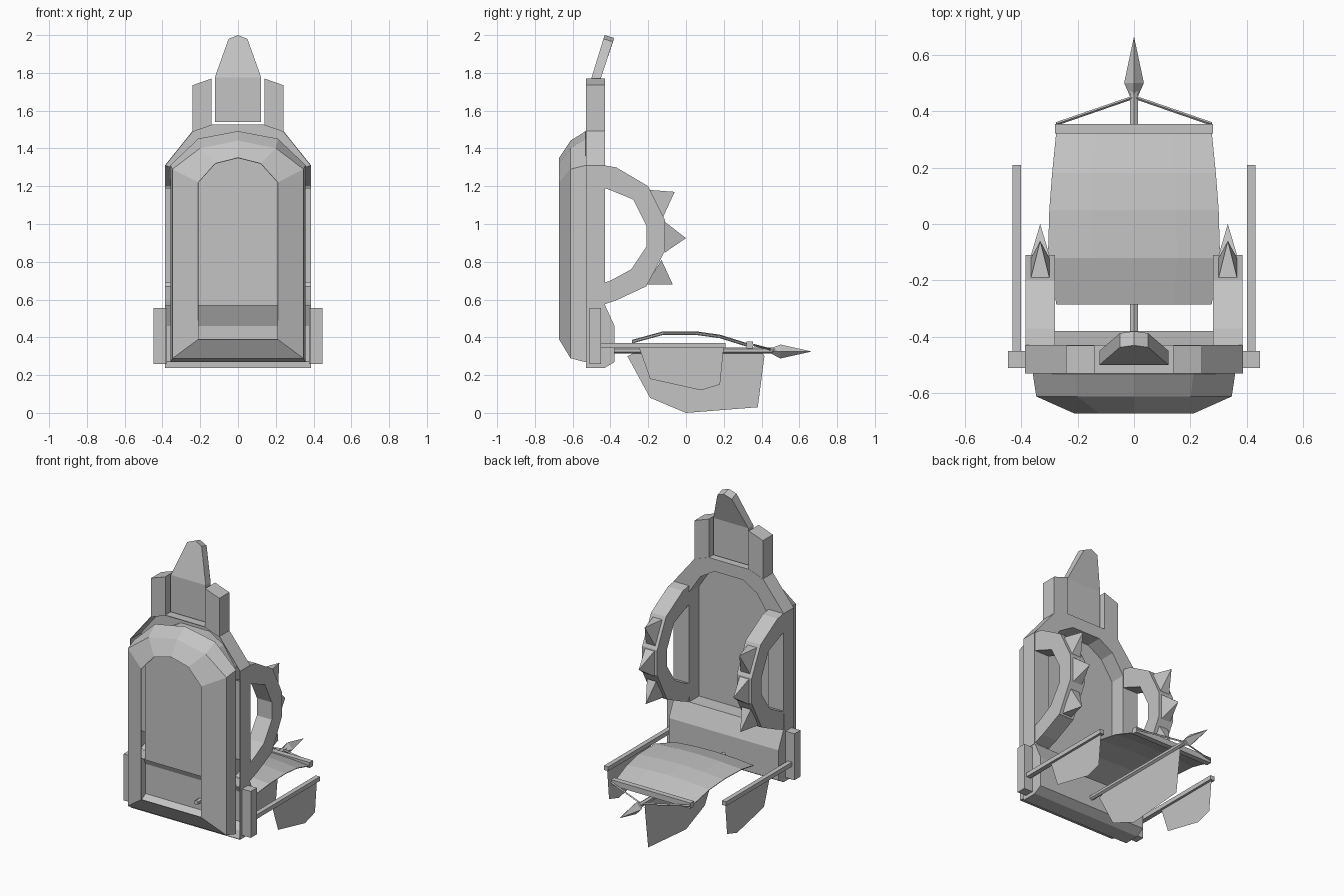
import bpy
import bmesh
from mathutils import Vector

if "Cube" in bpy.data.objects:
    bpy.data.objects.remove(bpy.data.objects["Cube"], do_unlink=True)

grey = bpy.data.materials.new("plain_grey")
grey.use_nodes = True
GREY = (0.55, 0.55, 0.55, 1)
grey.diffuse_color = GREY
grey.node_tree.nodes["Principled BSDF"].inputs["Base Color"].default_value = GREY


def build(name, verts, faces, thickness=0):
    """Flat-shaded mesh, optionally a thin sheet."""
    me = bpy.data.meshes.new(name)
    bm = bmesh.new()
    vs = [bm.verts.new(v) for v in verts]
    for f in faces:
        bm.faces.new([vs[i] for i in f])
    bmesh.ops.recalc_face_normals(bm, faces=bm.faces)
    bm.to_mesh(me)
    bm.free()
    me.materials.append(grey)
    ob = bpy.data.objects.new(name, me)
    bpy.context.collection.objects.link(ob)
    if thickness:
        mod = ob.modifiers.new("sheet", "SOLIDIFY")
        mod.thickness = thickness
        mod.offset = 0
    return ob


def loft(name, rings, closed=True, caps=True, thickness=0, skip=()):
    """Skin a list of equal-length point rings, leaving out skipped (ring, side) quads."""
    n = len(rings[0])
    verts = [p for r in rings for p in r]
    faces = []
    for k in range(len(rings) - 1):
        for i in range(n if closed else n - 1):
            j = (i + 1) % n
            if (k, i) not in skip:
                faces.append((k * n + i, k * n + j, (k + 1) * n + j, (k + 1) * n + i))
    if caps:
        faces.append(tuple(range(n)))
        faces.append(tuple(range(len(verts) - n, len(verts))))
    return build(name, verts, faces, thickness)


def box(name, x, y, z):
    return loft(name, [[(x[0], y[0], h), (x[1], y[0], h), (x[1], y[1], h), (x[0], y[1], h)] for h in z])


def bar(name, a, b, r, sides=4):
    a, b = Vector(a), Vector(b)
    bm = bmesh.new()
    bmesh.ops.create_cone(bm, segments=sides, radius1=r, radius2=r, depth=(b - a).length, cap_ends=True)
    rot = (b - a).to_track_quat("Z", "Y")
    verts = [rot @ v.co + (a + b) / 2 for v in bm.verts]
    faces = [[v.index for v in f.verts] for f in bm.faces]
    bm.free()
    return build(name, verts, faces)


def mirrored(half):
    return half + [(-x, z) for x, z in reversed(half) if x]


# Front shell: three arched rings stepping forward, open in the middle
def arch(y, w, bottom, shoulder, w2, mid, top):
    return [(x, y, z) for x, z in mirrored([(w, bottom), (w, shoulder), (w2, mid), (0, top)])]


loft("front_shell", [arch(-.53, .357, .27, 1.31, .21, 1.45, 1.49),
                     arch(-.61, .345, .29, 1.29, .2, 1.40, 1.44),
                     arch(-.67, .21, .39, 1.22, .12, 1.32, 1.35)],
     caps=False, thickness=.004)

# Arched back frame: outer wall, back face and inner wall, open to the front
outer = mirrored([(.385, .57), (.385, .69), (.385, 1.19), (.385, 1.31), (.24, 1.49), (.14, 1.525)])
inner = mirrored([(.28, .57), (.28, .69), (.28, 1.19), (.28, 1.27), (.2, 1.39), (.1, 1.45)])
strap_holes = [(k, 1) for k in (0, 2, 8, 10)]
loft("back_frame", [[(*o[:1], -.53, o[1]), (o[0], -.43, o[1]), (i[0], -.43, i[1]), (i[0], -.53, i[1])]
                    for o, i in zip(outer, inner)],
     closed=False, caps=False, thickness=.004, skip=strap_holes)

# Recessed panel closing the inner arch
build("back_panel", [(x, -.53, z) for x, z in inner], [range(len(inner))], .004)

# Lower back box with a shelf reaching the panel, open to the front
section = [(-.53, .24), (-.43, .24), (-.38, .27), (-.38, .46), (-.43, .57), (-.53, .57)]
loft("lower_box", [[(x, y, z) for y, z in section] for x in (-.384, .384)],
     closed=False, thickness=.004)

# Crest plate, upper half leaning back
crest = [(.123, -.50, 1.54), (.123, -.50, 1.775), (.05, -.437, 1.98), (0, -.43, 2.0)]
crest += [(-x, y, z) for x, y, z in reversed(crest) if x]
loft("crest_lower", [[(x, y + d, z) for x, y, z in (crest[0], crest[1], crest[-2], crest[-1])]
                     for d in (0, .05)])
loft("crest_upper", [[(x, y + d, z - d * .3 * (z > 1.9)) for x, y, z in crest[1:-1]] for d in (0, .05)])

# Strap paths (y, z)
strap_out = [(-.43, 1.31), (-.37, 1.30), (-.2, 1.2), (-.11, 1.02), (-.11, .86),
             (-.21, .67), (-.36, .6), (-.43, .575)]
strap_in = [(-.43, 1.19), (-.39, 1.175), (-.28, 1.13), (-.21, .99), (-.21, .88),
            (-.29, .76), (-.40, .7), (-.43, .69)]
spikes = {"upper": ((-.19, 1.18), (-.12, 1.04), (-.06, 1.17)),
          "middle": ((-.11, 1.01), (-.11, .85), (0, .925)),
          "lower": ((-.13, .81), (-.21, .68), (-.07, .68))}
flag = [(-.25, .35), (-.19, .18), (.08, .12), (.18, .15), (.2, .35)]

for side, s in (("left", 1), ("right", -1)):
    # Horn beside the crest
    horn = [(.14, 1.525), (.24, 1.49), (.24, 1.735), (.14, 1.77)]
    loft(side + "_horn", [[(s * x, y, z) for x, z in horn] for y in (-.53, -.43)])
    # Hollow looped strap with spikes
    loft(side + "_strap", [[(s * .28, *o), (s * .385, *o), (s * .385, *i), (s * .28, *i)]
                           for o, i in zip(strap_out, strap_in)], caps=False)
    for label, (a, b, tip) in spikes.items():
        verts = [(s * x, *p) for p, x in ((a, .3), (a, .365), (b, .365), (b, .3))]
        verts.append((s * .3325, *tip))
        build(f"{side}_{label}_spike", verts,
              [(0, 1, 2, 3), (0, 1, 4), (1, 2, 4), (2, 3, 4), (3, 0, 4)])
    # Bracket, rail and hanging side flag
    xs = sorted((s * .375, s * .447))
    box(side + "_bracket", xs, (-.51, -.45), (.26, .555))
    box(side + "_rail", sorted((s * .4, s * .43)), (-.45, .21), (.343, .37))
    build(side + "_flag", [(s * .415, y, z) for y, z in flag], [range(len(flag))])
    # Cord from spear to crossbar end
    bar(side + "_cord", (0, .45, .335), (s * .275, .355, .36), .006)

# Central spear
bar("spear_shaft", (0, -.42, .33), (0, .47, .33), .016, 6)
head = [(0, .42, .33), (.035, .5, .325), (0, .5, .362), (-.035, .5, .325), (0, .5, .288), (0, .665, .325)]
build("spear_head", head, [(e, 1 + i, 1 + (i + 1) % 4) for e in (0, 5) for i in range(4)])

# Crossbar and arched cloth
box("crossbar", (-.28, .28), (.32, .355), (.342, .377))
rows = [(-.285, .275, .385), (-.12, .305, .43), (.05, .30, .43), (.18, .29, .412), (.33, .275, .365)]
loft("cloth", [[(w * t, y, z - .015 * t * t) for t in (-1, -.5, 0, .5, 1)] for y, w, z in rows],
     closed=False, caps=False, thickness=.004)

# Large flag under the spear
keel = [(-.31, .3), (-.19, .08), (0, 0), (.38, .03), (.415, .3), (.4, .33), (-.25, .33)]
build("centre_flag", [(0, y, z) for y, z in keel], [range(len(keel))])
